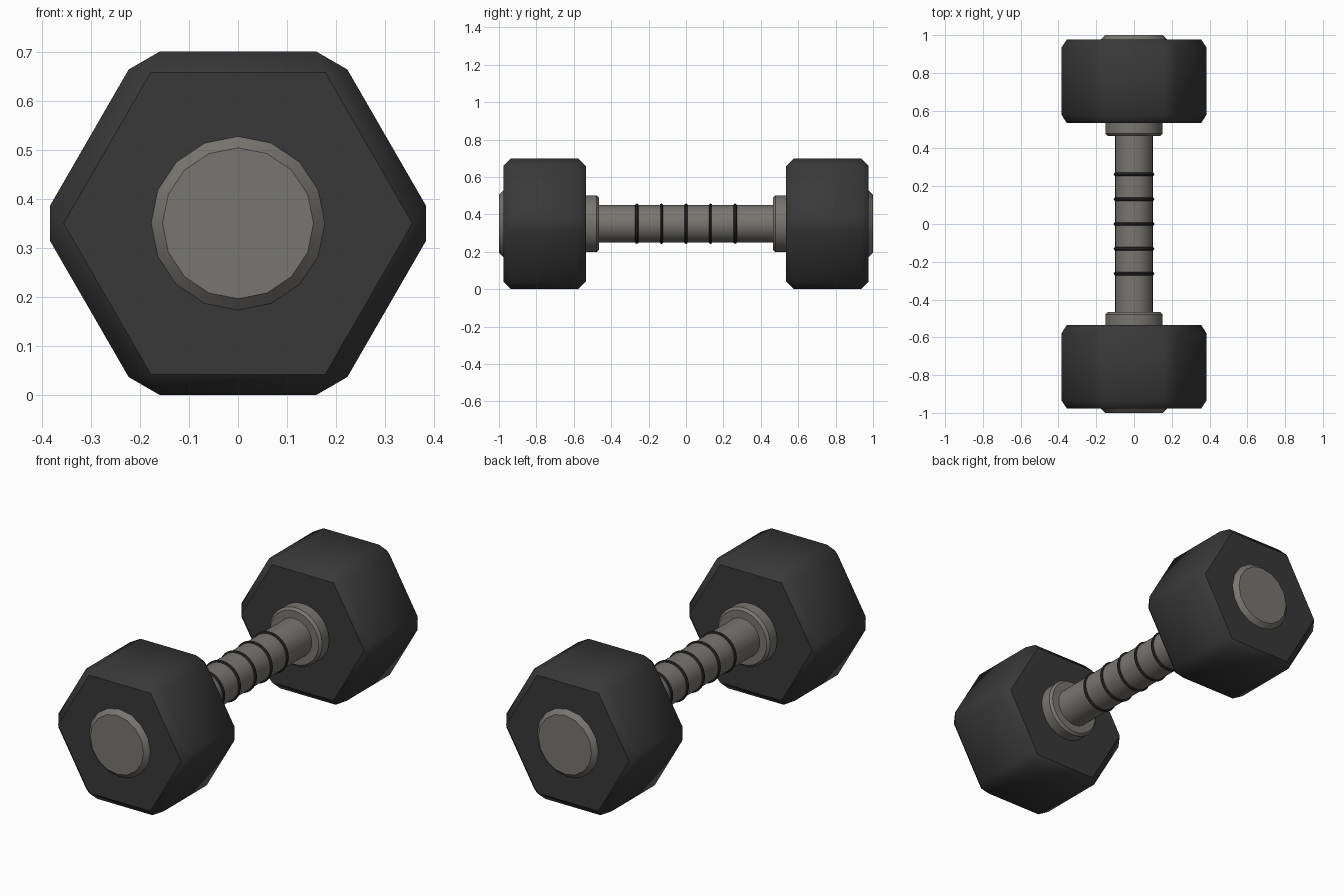
import bpy
import math

AXIS_Z = 0.35  # height of the handle axis

cube = bpy.data.objects.get("Cube")
if cube:
    bpy.data.objects.remove(cube, do_unlink=True)


def make_material(name, color):
    mat = bpy.data.materials.new(name)
    mat.use_nodes = True
    mat.diffuse_color = (*color, 1)
    bsdf = mat.node_tree.nodes["Principled BSDF"]
    bsdf.inputs["Base Color"].default_value = (*color, 1)
    bsdf.inputs["Roughness"].default_value = 0.6
    return mat


rubber = make_material("dark_rubber", (0.04, 0.04, 0.04))
metal = make_material("warm_grey_metal", (0.19, 0.18, 0.165))
ring_black = make_material("ring_black", (0.025, 0.025, 0.025))


def finish(obj, name, mat, bevel=0):
    """Name, colour, chamfer and shade a part."""
    obj.name = obj.data.name = name
    obj.data.materials.append(mat)
    if bevel:
        mod = obj.modifiers.new("Chamfer", 'BEVEL')
        mod.width = bevel
        mod.segments = 1
        mod.limit_method = 'ANGLE'
        mod.angle_limit = math.radians(30)
        bpy.ops.object.modifier_apply(modifier=mod.name)
    bpy.ops.object.shade_smooth_by_angle(angle=math.radians(40))
    return obj


def prism(name, sides, radius, y0, y1, mat, bevel=0, end_radius=None, turn=0):
    """Prism or cone along y from y0 to y1, with a corner on top when turn is 0."""
    bpy.ops.mesh.primitive_cone_add(
        vertices=sides, radius1=radius, depth=abs(y1 - y0),
        radius2=radius if end_radius is None else end_radius)
    obj = bpy.context.object
    obj.rotation_euler = (math.copysign(math.pi / 2, y0 - y1), turn, 0)
    obj.location = (0, (y0 + y1) / 2, AXIS_Z)
    return finish(obj, name, mat, bevel)


# Handle bar
prism("handle_bar", 32, 0.1, -0.56, 0.56, metal)

# Grip rings
for i in range(-2, 3):
    bpy.ops.mesh.primitive_torus_add(
        major_segments=32, minor_segments=8, major_radius=0.099,
        minor_radius=0.009, location=(0, i * 0.1315, AXIS_Z),
        rotation=(math.pi / 2, 0, 0))
    finish(bpy.context.object, f"grip_ring_{i + 3}", ring_black)

# Hexagonal weights, inner collars and end caps
for side, s in (("front", -1), ("back", 1)):
    prism(f"{side}_weight", 6, 0.35 / math.cos(math.pi / 6), s * 0.535, s * 0.977,
          rubber, bevel=0.042, turn=math.pi / 6)
    prism(f"{side}_collar", 32, 0.152, s * 0.56, s * 0.466, metal, bevel=0.012)
    prism(f"{side}_end_cap", 16, 0.177, s * 0.977, s, metal, end_radius=0.154)
